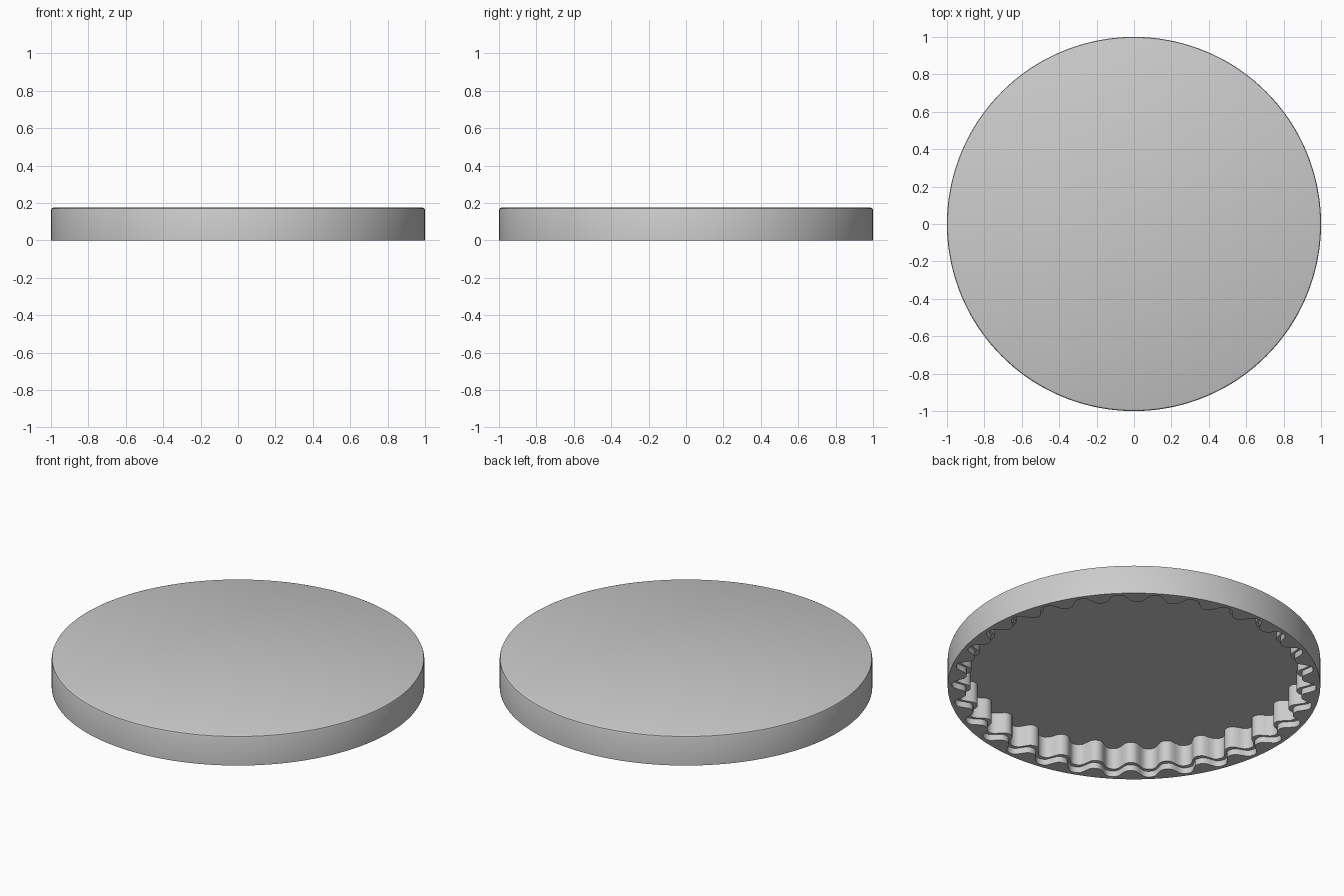
import bpy
import bmesh
from math import sin, cos, tanh, radians, tau

cube = bpy.data.objects.get("Cube")
if cube:
    bpy.data.objects.remove(cube, do_unlink=True)

TEETH = 30
STEPS = TEETH * 12
PHASE = radians(225)  # one groove is centred on this direction

grey = bpy.data.materials.new("light_grey")
grey.use_nodes = True
colour = (0.6, 0.6, 0.6, 1)
grey.diffuse_color = colour
grey.node_tree.nodes["Principled BSDF"].inputs["Base Color"].default_value = colour


def circle(radius):
    return lambda a: radius


def scallop(tip, groove):
    """Wavy outline: rounded teeth at the tip radius, rounded grooves between."""
    mid, amp = (tip + groove) / 2, (groove - tip) / 2
    return lambda a: mid + amp * tanh(1.4 * cos(TEETH * (a - PHASE))) / tanh(1.4)


def ring(bm, outline, z):
    angles = [tau * i / STEPS for i in range(STEPS)]
    return [bm.verts.new((outline(a) * cos(a), outline(a) * sin(a), z)) for a in angles]


# Sections from the middle of the top, down the outside and up the inside
sections = [
    (circle(0.988), 0.175),       # top edge
    (circle(0.997), 0.171),       # bevel
    (circle(1.0), 0.163),
    (circle(1.0), 0.0),           # outer wall
    (scallop(0.905, 0.978), 0.0),   # rim
    (scallop(0.905, 0.978), 0.035),  # step wall
    (scallop(0.88, 0.955), 0.035),  # ledge
    (scallop(0.88, 0.955), 0.16),   # toothed wall
]

bm = bmesh.new()
rings = [ring(bm, outline, z) for outline, z in sections]
for upper, lower in zip(rings, rings[1:]):
    for i in range(STEPS):
        j = (i + 1) % STEPS
        bm.faces.new((upper[i], lower[i], lower[j], upper[j]))
bm.faces.new(rings[0])                   # top face
bm.faces.new(list(reversed(rings[-1])))  # ceiling of the hollow
bmesh.ops.recalc_face_normals(bm, faces=bm.faces)

mesh = bpy.data.meshes.new("scalloped_lid")
bm.to_mesh(mesh)
bm.free()
mesh.materials.append(grey)
lid = bpy.data.objects.new("scalloped_lid", mesh)
bpy.context.collection.objects.link(lid)
bpy.context.view_layer.objects.active = lid
lid.select_set(True)
bpy.ops.object.shade_smooth_by_angle(angle=radians(30))
